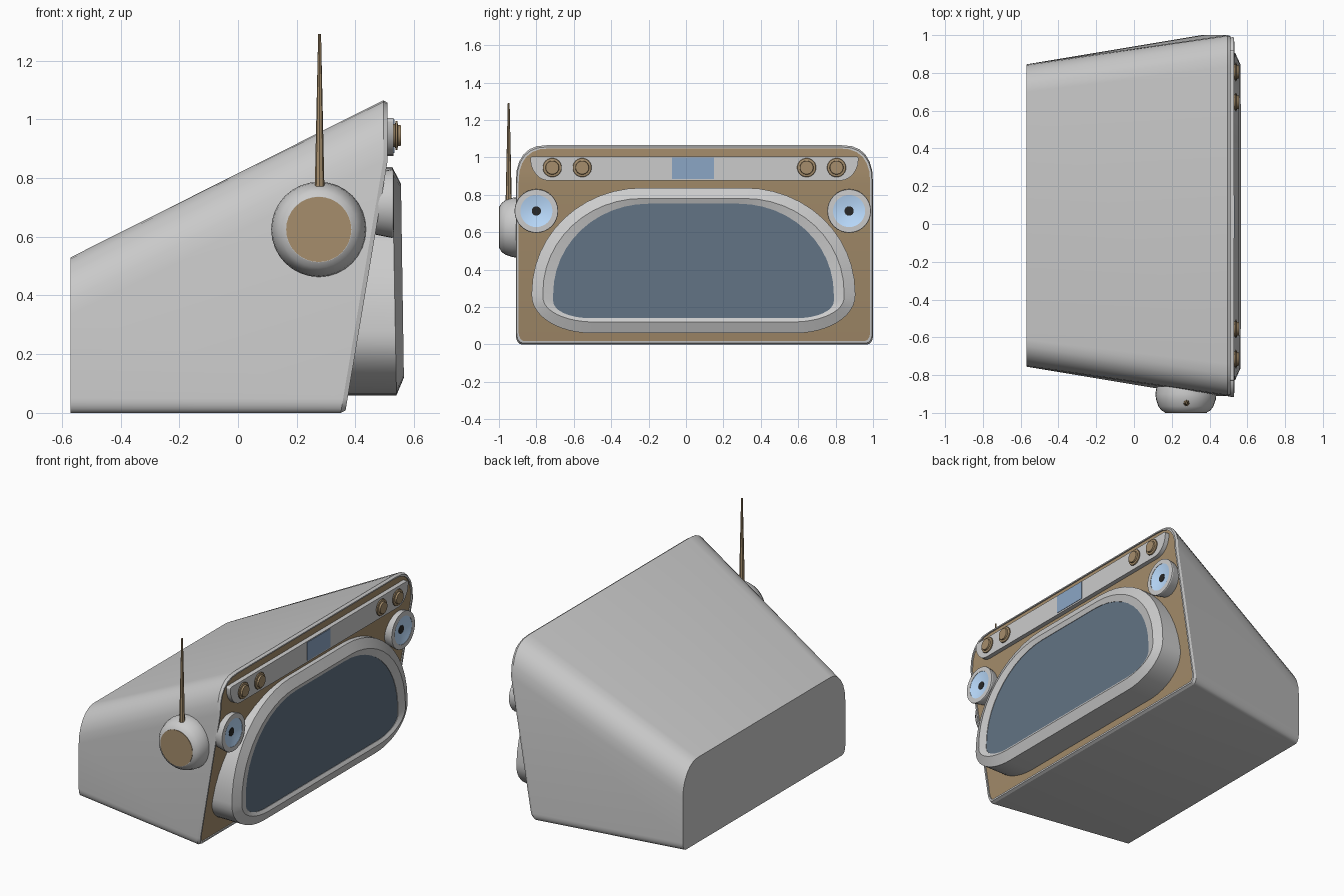
import bpy, bmesh, math
from mathutils import Vector

if "Cube" in bpy.data.objects:
    bpy.data.objects.remove(bpy.data.objects["Cube"])

CY = 0.045  # y of the casing's mirror plane


def material(name, rgb):
    m = bpy.data.materials.new(name)
    m.diffuse_color = (*rgb, 1)
    m.use_nodes = True
    m.node_tree.nodes["Principled BSDF"].inputs["Base Color"].default_value = m.diffuse_color
    return m


BROWN = material("brown", (0.38, 0.27, 0.15))
GLASS = material("dark_glass", (0.12, 0.17, 0.23))
BLUE = material("display_blue", (0.26, 0.38, 0.56))
IRIS = material("iris_blue", (0.5, 0.72, 1.0))
BLACK = material("black", (0.02, 0.02, 0.02))


def finish(name, bm, mat=None, angle=25):
    me = bpy.data.meshes.new(name)
    bm.to_mesh(me)
    bm.free()
    ob = bpy.data.objects.new(name, me)
    bpy.context.collection.objects.link(ob)
    if mat:
        me.materials.append(mat)
    bpy.ops.object.select_all(action='DESELECT')
    ob.select_set(True)
    bpy.context.view_layer.objects.active = ob
    bpy.ops.object.shade_smooth_by_angle(angle=math.radians(angle))
    return ob


def outline(hw, z0, z1, low, high, n=6, p=1.0):
    """Mirror-symmetric (y, z) loop with elliptical lower and upper corners."""
    half = []
    for i in range(n + 1):
        a = math.pi / 2 * i / n
        half.append((hw - low[0] * (1 - math.sin(a)), z0 + low[1] * (1 - math.cos(a))))
    for i in range(n + 1):
        a = math.pi / 2 * i / n
        half.append((hw - high[0] * (1 - math.cos(a) ** p), z1 - high[1] * (1 - math.sin(a) ** p)))
    return half + [(-y, z) for y, z in reversed(half)]


def place(loop, fx, cy=CY):
    return [Vector((fx(z), cy + y, z)) for y, z in loop]


def strip_fill(bm, ring):
    """Fill a mirrored loop with left-right quads, so it may bend along z."""
    n = len(ring)
    for i in range(n // 2 - 1):
        bm.faces.new((ring[i], ring[i + 1], ring[n - 2 - i], ring[n - 1 - i]))


def loft(name, rings, mat=None, mirrored=False, angle=25):
    bm = bmesh.new()
    vs = [[bm.verts.new(p) for p in r] for r in rings]
    for a, b in zip(vs, vs[1:]):
        for i in range(len(a)):
            j = (i + 1) % len(a)
            bm.faces.new((a[i], a[j], b[j], b[i]))
    for r in (vs[0], vs[-1]):
        strip_fill(bm, r) if mirrored else bm.faces.new(r)
    bmesh.ops.recalc_face_normals(bm, faces=bm.faces)
    return finish(name, bm, mat, angle)


def turned(name, centre, axis, profile, mat=None, n=32):
    """Closed solid of revolution; profile is (radius, offset along axis)."""
    d = Vector(axis)
    u = d.orthogonal().normalized()
    w = d.cross(u)
    rings = [[Vector(centre) + d * h + (u * math.cos(t) + w * math.sin(t)) * r
              for t in (2 * math.pi * i / n for i in range(n))] for r, h in profile]
    return loft(name, rings, mat)


def front(off=0.0):
    return lambda z: 0.365 + 0.145 * min(z / 0.86, 1) + off


# casing: narrow low back lofted to the tilted front, with a raised rim
BOT = (0.03, 0.05)
back = outline(0.80, 0, 0.53, BOT, (0.145, 0.195))
face = outline(0.955, 0, 1.065, BOT, (0.17, 0.205), p=0.8)
lip = outline(0.950, 0.008, 1.056, BOT, (0.17, 0.196), p=0.8)
inner = outline(0.940, 0.018, 1.048, BOT, (0.17, 0.188), p=0.8)
loft("casing", [place(back, lambda z: -0.57), place(face, front(-0.015)), place(lip, front()),
                place(inner, front()), place(inner, front(-0.018))], mirrored=True)

# brown front panel inside the rim
loft("front_panel", [place(inner, front(-0.03)), place(inner, front(-0.008))], BROWN, True)

# screen bezel: projecting hood with bevelled front and sunken glass
SC = 0.04


def bezel_x(off=0.0):
    return lambda z: 0.567 - 0.015 * z + off


outer = outline(0.865, 0.06, 0.837, (0.32, 0.20), (0.59, 0.56), 12)
ridge = outline(0.805, 0.12, 0.78, (0.27, 0.13), (0.53, 0.50), 12)
glass = outline(0.75, 0.14, 0.752, (0.20, 0.09), (0.51, 0.48), 12)
loft("screen_bezel", [place(outer, front(-0.02), SC), place(outer, lambda z: 0.541 - 0.018 * z, SC),
                      place(ridge, bezel_x(), SC), place(glass, bezel_x(-0.012), SC),
                      place(glass, bezel_x(-0.022), SC)], mirrored=True)
loft("screen_glass", [place(glass, bezel_x(-0.021), SC), place(glass, bezel_x(-0.015), SC)],
     GLASS, True)

# control strip along the top of the panel
strip = outline(0.877, 0.875, 1.005, (0.10, 0.115), (0.012, 0.012))
loft("control_strip", [place(strip, lambda z: 0.49), place(strip, lambda z: 0.53)], mirrored=True)

# small display in the strip
disp = [(-0.1125, 0.885), (0.1125, 0.885), (0.1125, 1.0), (-0.1125, 1.0)]
loft("small_display", [place(disp, lambda z: 0.52, 0.0375), place(disp, lambda z: 0.533, 0.0375)], BLUE)

# knobs
for i, y in enumerate((-0.715, -0.555, 0.645, 0.805)):
    turned(f"knob_{i + 1}", (0, y, 0.945), (1, 0, 0),
           [(0.04, 0.52), (0.04, 0.535), (0.051, 0.537), (0.049, 0.543), (0.037, 0.545), (0.035, 0.555)],
           BROWN, 20)

# round lamps either side: flared ring, concave blue dish, dark centre
for side, y in (("left", -0.80), ("right", 0.872)):
    c, ax = (0, y, 0.713), (1, 0, 0)
    turned(f"lamp_ring_{side}", c, ax,
           [(0.10, 0.44), (0.117, 0.524), (0.115, 0.53), (0.086, 0.531), (0.086, 0.505)])
    turned(f"lamp_dish_{side}", c, ax, [(0.086, 0.50), (0.086, 0.529), (0.024, 0.514)], IRIS)
    turned(f"lamp_centre_{side}", c, ax, [(0.025, 0.505), (0.025, 0.517)], BLACK, 20)

# aerial pod on the side, with brown cap and tapering aerial
pod = (0.275, 0, 0.625)
turned("aerial_pod", pod, (0, -1, 0),
       [(0.155, 0.86), (0.162, 0.90), (0.158, 0.93), (0.146, 0.965), (0.13, 0.987), (0.112, 0.997)])
turned("aerial_pod_cap", pod, (0, -1, 0), [(0.111, 0.98), (0.111, 1.0)], BROWN)
turned("aerial", (0.278, -0.948, 0), (0, 0, 1), [(0.017, 0.74), (0.005, 1.29)], BROWN, 8)
